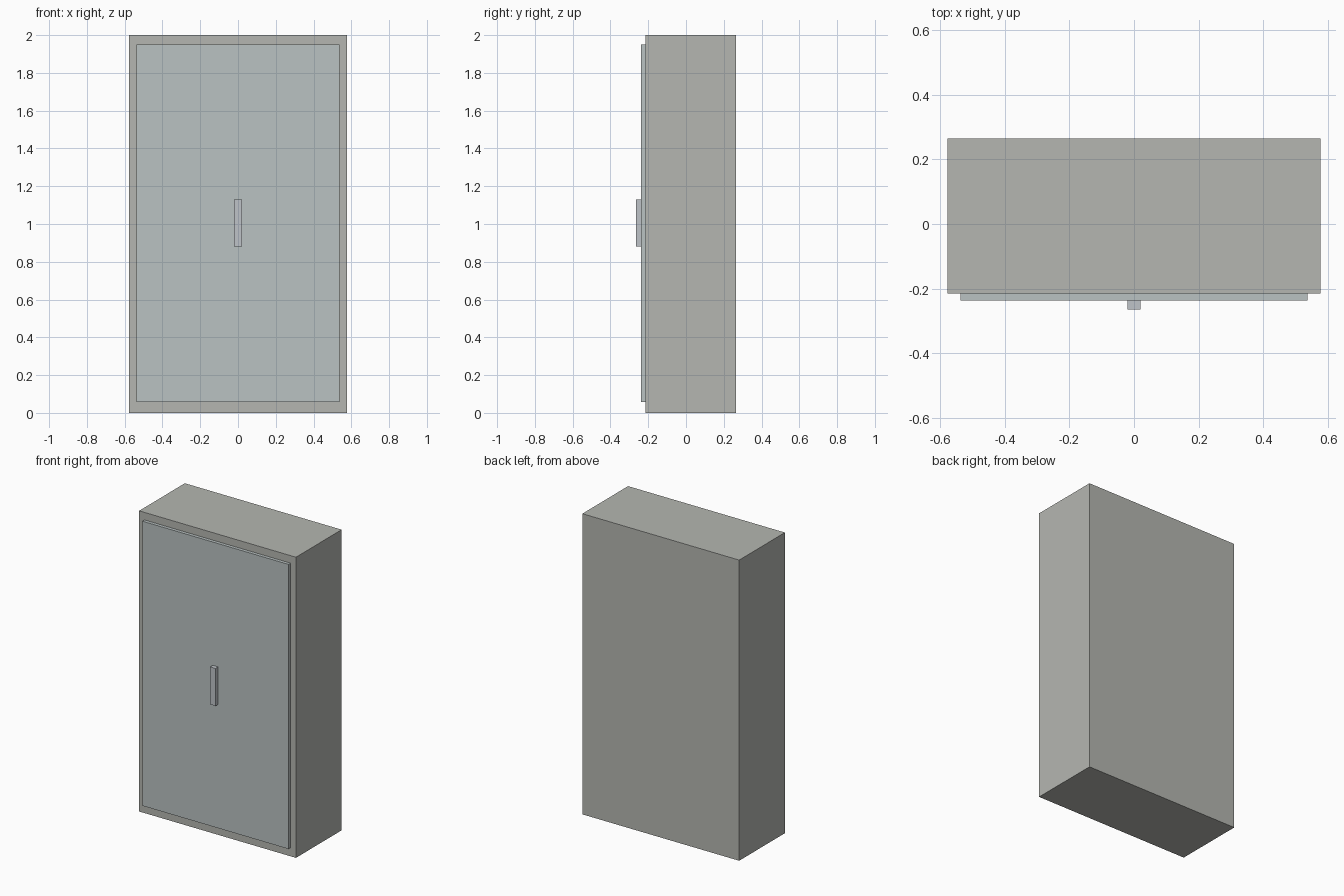
import bpy

if "Cube" in bpy.data.objects:
    bpy.data.objects.remove(bpy.data.objects["Cube"])


def material(name, color):
    mat = bpy.data.materials.new(name)
    mat.diffuse_color = (*color, 1.0)
    mat.use_nodes = True
    mat.node_tree.nodes["Principled BSDF"].inputs["Base Color"].default_value = mat.diffuse_color
    return mat


def box(name, x, y, z, mat):
    """Box from (min, max) ranges on each axis."""
    ranges = (x, y, z)
    center = [(a + b) / 2 for a, b in ranges]
    bpy.ops.mesh.primitive_cube_add(size=1, location=center)
    obj = bpy.context.object
    obj.name = name
    obj.scale = [b - a for a, b in ranges]
    bpy.ops.object.transform_apply(location=False, rotation=False, scale=True)
    obj.data.materials.append(mat)
    return obj


body_grey = material("body_grey", (0.46, 0.47, 0.44))
door_grey = material("door_grey", (0.49, 0.54, 0.54))
handle_grey = material("handle_grey", (0.52, 0.55, 0.58))

# Cabinet body
box("cabinet_body", (-0.577, 0.577), (-0.215, 0.265), (0, 2), body_grey)
# Raised door panel on the front
box("door_panel", (-0.537, 0.537), (-0.237, -0.215), (0.057, 1.95), door_grey)
# Upright handle
box("door_handle", (-0.02, 0.02), (-0.265, -0.237), (0.88, 1.13), handle_grey)
